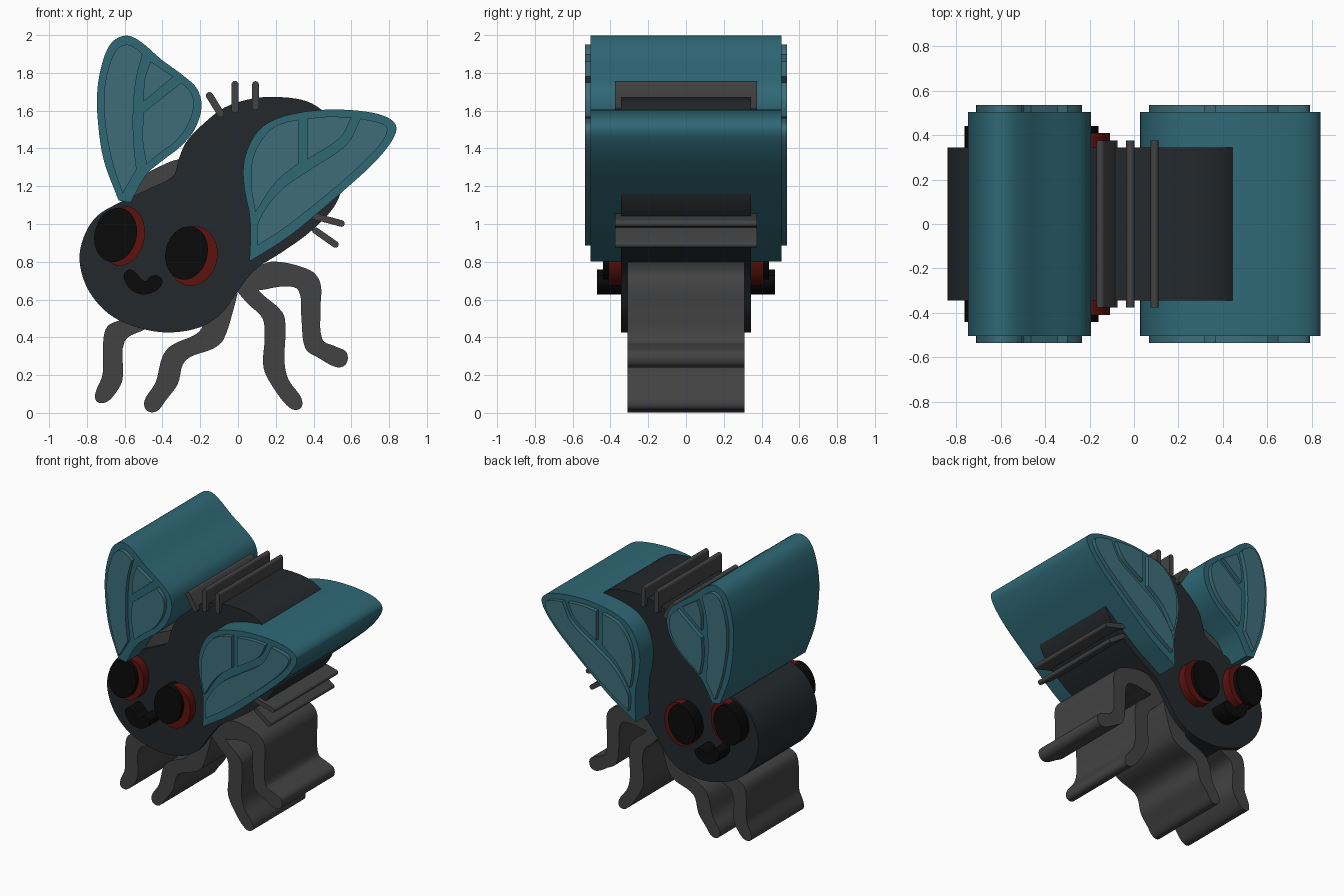
import bpy, bmesh, math
from mathutils import Vector
from mathutils.geometry import interpolate_bezier

if "Cube" in bpy.data.objects:
    bpy.data.objects.remove(bpy.data.objects["Cube"])

S, CX, CZ = 189.0, 238.5, 413.5   # sketch units per model unit, and sketch origin (z runs down)


def material(name, rgb):
    m = bpy.data.materials.new(name)
    m.diffuse_color = (*rgb, 1)
    m.use_nodes = True
    m.node_tree.nodes["Principled BSDF"].inputs["Base Color"].default_value = m.diffuse_color
    return m


BODY = material("body_black", (0.018, 0.022, 0.025))
LEG = material("leg_grey", (0.055, 0.055, 0.055))
WING = material("wing_teal", (0.028, 0.14, 0.18))
PANEL = material("panel_teal", (0.047, 0.155, 0.195))
RED = material("eye_red", (0.11, 0.006, 0.004))
BLACK = material("black", (0.003, 0.003, 0.003))


def smooth_outline(pts, corners=(), steps=5):
    """Closed smooth outline through the points; listed indices stay sharp."""
    p = [Vector((x, y, 0)) for x, y in pts]
    n = len(p)
    out = []
    for i in range(n):
        a, b = p[i], p[(i + 1) % n]
        d = (b - a).length / 3
        ta = (b - a) if i in corners else (b - p[i - 1])
        tb = (b - a) if (i + 1) % n in corners else (p[(i + 2) % n] - a)
        out += interpolate_bezier(a, a + ta.normalized() * d,
                                  b - tb.normalized() * d, b, steps + 1)[:-1]
    return [(v.x, v.y) for v in out]


def ellipse(cx, cy, rx, ry, tilt, n=40):
    c, s = math.cos(math.radians(tilt)), math.sin(math.radians(tilt))
    pts = []
    for i in range(n):
        t = 2 * math.pi * i / n
        u, v = rx * math.cos(t), ry * math.sin(t)
        pts.append((cx + u * c - v * s, cy + u * s + v * c))
    return pts


def capsule(x0, y0, x1, y1, r, n=8):
    a = math.atan2(y1 - y0, x1 - x0)
    pts = []
    for cx, cy, start in ((x1, y1, a - math.pi / 2), (x0, y0, a + math.pi / 2)):
        for i in range(n + 1):
            t = start + math.pi * i / n
            pts.append((cx + r * math.cos(t), cy + r * math.sin(t)))
    return pts


def slab(name, outline, half, mat):
    """Extrude a front-view outline from y = -half to y = +half."""
    bm = bmesh.new()
    vs = [bm.verts.new(((x - CX) / S, -half, (CZ - y) / S)) for x, y in outline]
    f = bm.faces.new(vs)
    ext = bmesh.ops.extrude_face_region(bm, geom=[f], use_keep_orig=True)
    new = [g for g in ext["geom"] if isinstance(g, bmesh.types.BMVert)]
    bmesh.ops.translate(bm, verts=new, vec=(0, 2 * half, 0))
    bmesh.ops.recalc_face_normals(bm, faces=bm.faces)
    me = bpy.data.meshes.new(name)
    bm.to_mesh(me)
    bm.free()
    ob = bpy.data.objects.new(name, me)
    bpy.context.collection.objects.link(ob)
    me.materials.append(mat)
    bpy.ops.object.select_all(action='DESELECT')
    ob.select_set(True)
    bpy.context.view_layer.objects.active = ob
    bpy.ops.object.shade_smooth_by_angle(angle=math.radians(35))
    return ob


# Head and abdomen in one silhouette
slab("body", smooth_outline([
    (80, 262), (84, 238), (97, 217), (120, 203), (150, 189), (174, 176), (179, 160),
    (187, 142), (203, 125), (225, 108), (253, 99), (280, 97.5), (308, 102), (327, 115),
    (342, 140), (346, 172), (336, 205), (311, 232), (282, 253), (256, 270), (238, 292),
    (222, 314), (200, 328), (168, 333), (138, 328), (110, 315), (89, 291)]), 0.345, BODY)

# Wings
slab("left_wing", smooth_outline([
    (119, 201), (104, 160), (98, 118), (98, 88), (104, 59), (113, 42), (127, 36),
    (141, 42), (162, 60), (185, 77), (198, 90), (202, 108), (195, 130), (181, 147),
    (163, 161), (147, 175), (131, 203)], (0, 16)), 0.505, WING)
slab("right_wing", smooth_outline([
    (250, 262), (251, 238), (250, 215), (245, 190), (244, 166), (250, 145), (262, 128),
    (280, 118), (310, 111.5), (340, 110), (372, 113), (390, 119), (397, 128), (392, 142),
    (375, 163), (350, 186), (320, 212), (288, 238)], (0,)), 0.505, WING)

# Raised wing panels between the veins
panels = {
    "left_wing_panel_outer": ([
        (123, 194), (112, 160), (105, 118), (105, 88), (111, 62), (118, 49), (127, 45),
        (137, 49), (143, 55), (137, 78), (134, 105), (134, 140), (137, 170)], (0, 8, 12)),
    "left_wing_panel_top": ([(151, 62), (174, 77), (144, 102), (145, 80)], (0, 1, 2)),
    "left_wing_panel_inner": ([
        (182, 83), (192, 94), (194, 108), (188, 126), (176, 142), (160, 154), (147, 165),
        (143, 140), (144, 113)], (0, 6, 8)),
    "right_wing_panel_left": ([
        (256, 213), (252, 190), (252, 166), (258, 147), (271, 130), (285, 123), (299, 120),
        (299, 164), (276, 183)], (0, 6, 7)),
    "right_wing_panel_top": ([
        (308, 119), (330, 117), (352, 118), (341, 138), (308, 160)], (0, 2, 4)),
    "right_wing_panel_lower": ([
        (361, 119), (383, 124), (388, 130), (383, 142), (368, 159), (343, 182), (313, 207),
        (283, 230), (258, 246), (259, 222), (281, 191), (312, 169), (347, 145)], (0, 8)),
}
for name, (pts, corners) in panels.items():
    slab(name, smooth_outline(pts, corners), 0.535, PANEL)

# Eyes and smile, showing on both faces
for side, red, pupil in (("left", (123, 236.5, 22, 30, 12), (116, 235.5, 21, 27.5, 14)),
                         ("right", (193, 256.5, 25, 30, 12), (187, 253.5, 21, 27, 14))):
    slab(side + "_eye", ellipse(*red), 0.41, RED)
    slab(side + "_pupil", ellipse(*pupil), 0.44, BLACK)
slab("mouth", smooth_outline([
    (124, 276), (130, 270), (137, 274), (145, 281.5), (151, 277), (158, 276), (163, 282),
    (157, 291), (143, 295), (130, 289)]), 0.47, BLACK)

# Legs
legs = {
    "front_leg": ([
        (135, 318), (110, 325), (104, 338), (103, 375), (96, 393), (97, 402), (106, 403),
        (115, 395), (123, 380), (125, 342), (145, 330)], (0, 10)),
    "second_leg": ([
        (205, 315), (200, 332), (172, 346), (163, 357), (156, 383), (145, 401), (147, 411),
        (157, 412), (167, 400), (178, 385), (186, 361), (214, 349), (224, 340), (234, 310),
        (240, 285)], (0, 14)),
    "third_leg": ([
        (232, 285), (248, 304), (263, 319), (265, 340), (264, 368), (275, 390), (291, 409),
        (301, 409), (302, 399), (289, 380), (285, 362), (286, 330), (283, 313), (261, 293),
        (250, 278)], (0, 14)),
    "rear_leg": ([
        (238, 288), (257, 291), (284, 287), (299, 291), (302, 320), (306, 349), (320, 359),
        (338, 368), (347, 364), (347, 353), (336, 347), (323, 340), (321, 310), (321, 284),
        (311, 271), (275, 262), (255, 268)], (0, 16)),
}
for name, (pts, corners) in legs.items():
    slab(name, smooth_outline(pts, corners), 0.31, LEG)

# Grey hump behind the left wing
slab("shoulder_hump", smooth_outline([
    (130, 203), (139, 181), (160, 167), (186, 160), (195, 175), (175, 200)]), 0.31, LEG)

# Bristles on the back and tail
bristles = [(210, 96, 221, 114, 3.6), (235.5, 85, 235.5, 110, 3.6), (256, 85, 256, 107, 3.4),
            (316, 217, 342, 224, 3.3), (316, 231, 336, 245, 3.3)]
for i, b in enumerate(bristles, 1):
    slab(f"bristle_{i}", capsule(*b), 0.375, LEG)
